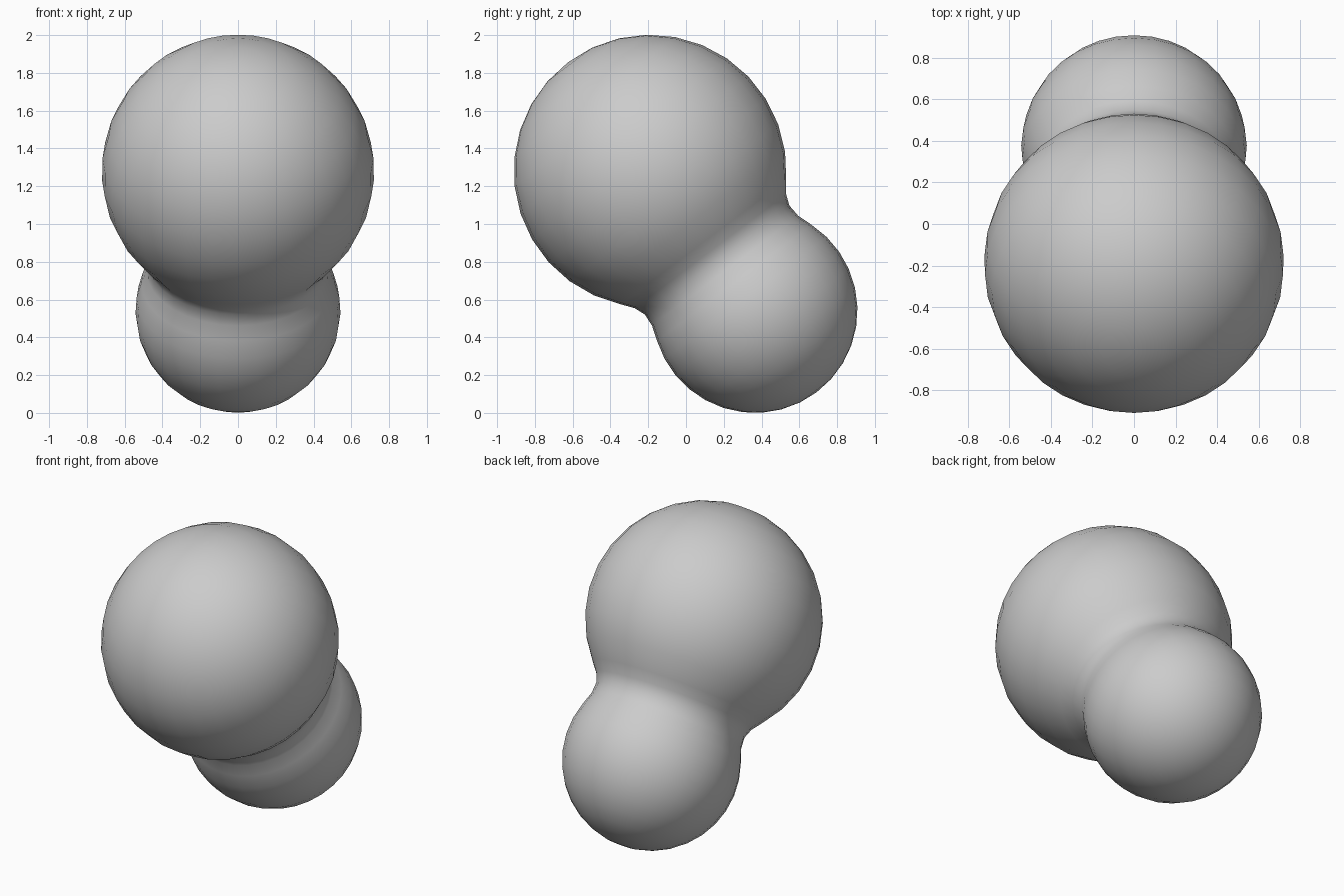
import bpy, bmesh
from math import sin, cos, pi, acos
from mathutils import Vector, Matrix

cube = bpy.data.objects.get("Cube")
if cube:
    bpy.data.objects.remove(cube, do_unlink=True)

# Centres and radii of the two lobes
BIG, BIG_R = Vector((0, -0.19, 1.28)), 0.722
SMALL, SMALL_R = Vector((0, 0.365, 0.543)), 0.543
SEGMENTS = 32

grey = bpy.data.materials.new("plain grey")
grey.use_nodes = True
colour = (0.6, 0.6, 0.6, 1)
grey.diffuse_color = colour
grey.node_tree.nodes["Principled BSDF"].inputs["Base Color"].default_value = colour


def arc(centre, radius, start, end, steps):
    """Points (distance along axis, distance from axis) on a circle."""
    angles = [start + (end - start) * i / steps for i in range(steps + 1)]
    return [(centre - radius * cos(a), radius * sin(a)) for a in angles]


# Profile: large lobe, soft neck, small lobe
axis = SMALL - BIG
length = axis.length
big_end = acos(-0.47 / BIG_R)
small_start = acos((length - 0.74) / SMALL_R)
profile = arc(0, BIG_R, 0, big_end, 11)
profile += [(0.53, 0.502), (0.59, 0.479), (0.66, 0.484)]
profile += arc(length, SMALL_R, small_start, pi, 10)

# Lathe the profile around the line joining the lobes
bm = bmesh.new()
verts = [bm.verts.new((r, 0, d)) for d, r in profile]
edges = [bm.edges.new(pair) for pair in zip(verts, verts[1:])]
bmesh.ops.spin(bm, geom=verts + edges, cent=(0, 0, 0), axis=(0, 0, 1),
               angle=2 * pi, steps=SEGMENTS, use_merge=True)
bmesh.ops.remove_doubles(bm, verts=bm.verts, dist=0.001)
turn = Vector((0, 0, 1)).rotation_difference(axis).to_matrix().to_4x4()
bmesh.ops.transform(bm, matrix=Matrix.Translation(BIG) @ turn, verts=bm.verts)
bmesh.ops.recalc_face_normals(bm, faces=bm.faces)
for face in bm.faces:
    face.smooth = True

mesh = bpy.data.meshes.new("joined_lobes")
bm.to_mesh(mesh)
bm.free()
mesh.materials.append(grey)
body = bpy.data.objects.new("joined_lobes", mesh)
bpy.context.collection.objects.link(body)
